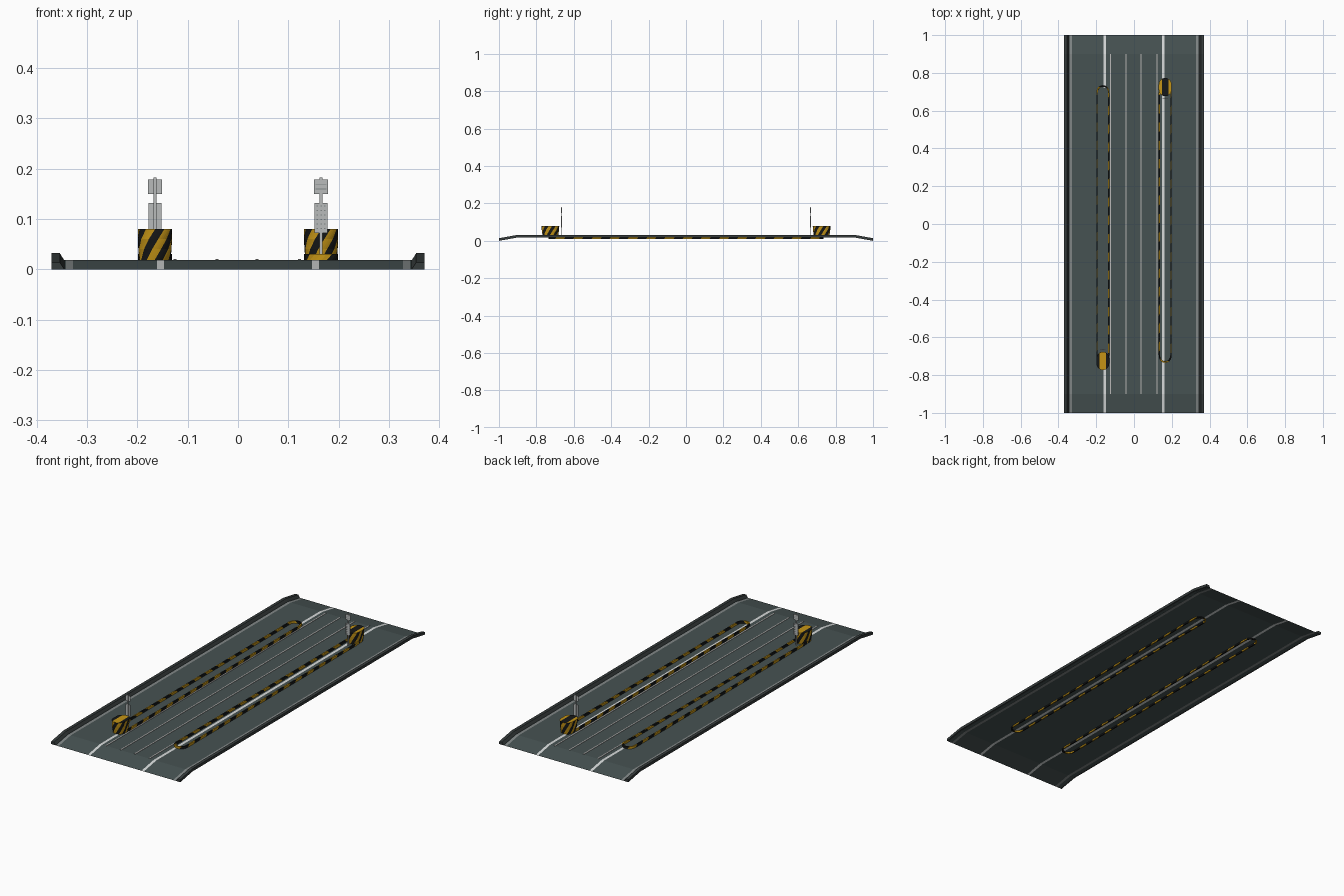
import bpy, math
from mathutils import Vector

if "Cube" in bpy.data.objects:
    bpy.data.objects.remove(bpy.data.objects["Cube"])


def mat(name, r, g, b):
    m = bpy.data.materials.new(name)
    m.diffuse_color = (r, g, b, 1)
    m.use_nodes = True
    m.node_tree.nodes["Principled BSDF"].inputs["Base Color"].default_value = m.diffuse_color
    return m


ASPHALT = mat("asphalt", 0.062, 0.085, 0.085)
WHITE = mat("line_white", 0.68, 0.70, 0.70)
GREY = mat("edge_grey", 0.22, 0.24, 0.24)
KERB = mat("kerb_dark", 0.035, 0.043, 0.043)
YELLOW = mat("hazard_yellow", 0.56, 0.30, 0.008)
BLACK = mat("hazard_black", 0.008, 0.009, 0.009)
PALE = mat("lane_pale", 0.50, 0.49, 0.48)
SIGN = mat("sign_grey", 0.48, 0.50, 0.50)


def add(name, verts, faces, mats, idx=None):
    me = bpy.data.meshes.new(name)
    me.from_pydata(verts, [], faces)
    for m in mats:
        me.materials.append(m)
    if idx:
        for p, i in zip(me.polygons, idx):
            p.material_index = i
    me.update()
    ob = bpy.data.objects.new(name, me)
    bpy.context.collection.objects.link(ob)
    return ob


def box(name, x0, x1, y0, y1, z0, z1, m):
    x0, x1 = sorted((x0, x1))
    y0, y1 = sorted((y0, y1))
    v = [(x, y, z) for z in (z0, z1) for y in (y0, y1) for x in (x0, x1)]
    f = [(0, 2, 3, 1), (4, 5, 7, 6), (0, 1, 5, 4), (2, 6, 7, 3), (0, 4, 6, 2), (1, 3, 7, 5)]
    return add(name, v, f, [m])


TOP = 0.018
PATH = [(-1, 0.0), (-0.9, TOP), (0.9, TOP), (1, 0.0)]

# road deck: thin sheet in lengthwise strips, painted lines are strips of it
xs = [-0.36, -0.342, -0.328, -0.161, -0.147, 0.147, 0.161, 0.328, 0.342, 0.36]
cols = [0, 2, 0, 1, 0, 1, 0, 2, 0]
n = len(xs)
verts = [(x, y, z) for y, z in PATH for x in xs]
faces, idx = [], []
for j in range(3):
    for i in range(n - 1):
        a = j * n + i
        faces.append((a, a + 1, a + n + 1, a + n))
        idx.append(cols[i])
add("road_deck", verts, faces, [ASPHALT, WHITE, GREY], idx)

# kerbs swept along the deck edge
for s, side in ((-1, "left"), (1, "right")):
    prof = [(0.345, 0.0), (0.354, 0.014), (0.37, 0.014), (0.37, 0.0)]
    verts = [(s * x, y, z + h) for y, z in PATH for x, h in prof]
    faces = [(0, 1, 2, 3), (15, 14, 13, 12)]
    for j in range(3):
        for k in range(4):
            a, b = j * 4 + k, j * 4 + (k + 1) % 4
            faces.append((a, a + 4, b + 4, b))
    if s < 0:
        faces = [f[::-1] for f in faces]
    add(side + "_kerb", verts, faces, [KERB])

# thin lane lines and the covered left median
for i, x in enumerate((-0.125, -0.042, 0.038, 0.122)):
    box(f"lane_line_{i + 1}", x - 0.003, x + 0.003, -0.9, 0.9, TOP + 0.0003, TOP + 0.002, PALE)
box("left_median_panel", -0.19, -0.135, -0.72, 0.72, TOP + 0.0003, TOP + 0.001, ASPHALT)


def capsule(u, hw, hl):
    """Point at fraction u around a rounded slot of half width hw and half length hl."""
    st, arc = 2 * (hl - hw), math.pi * hw
    d = (u % 1) * 2 * (st + arc)
    flip = 1
    if d >= st + arc:
        d -= st + arc
        flip = -1
    if d < st:
        x, y = hw, d - st / 2
    else:
        a = (d - st) / hw
        x, y = hw * math.cos(a), st / 2 + hw * math.sin(a)
    return flip * x, flip * y


def striped(name, cx, cy, rings, count, k, shear, closed):
    """Slot-shaped wall with slanted yellow and black stripes."""
    z0, m, R = rings[0][2], count * k, len(rings)
    verts = []
    for hw, hl, z in rings:
        for i in range(m):
            x, y = capsule(i / m + shear * (z - z0), hw, hl)
            verts.append((cx + x, cy + y, z))
    faces, idx = [], []
    for r in range(R if closed else R - 1):
        q = (r + 1) % R
        for i in range(m):
            j = (i + 1) % m
            faces.append((r * m + i, r * m + j, q * m + j, q * m + i))
            idx.append((i // k) % 2)
    return add(name, verts, faces, [YELLOW, BLACK], idx)


def cap(name, cx, cy, hw, hl, z, cols):
    """Slot-shaped lid cut into lengthwise colour bands."""
    bands = len(cols) * 4
    verts, faces, idx = [], [], []
    for i in range(bands + 1):
        x = -hw * math.cos(math.pi * i / bands)
        y = hl - hw + math.sqrt(max(hw * hw - x * x, 0))
        verts += [(cx + x, cy - y, z), (cx + x, cy + y, z)]
    for i in range(bands):
        a = 2 * i
        faces.append((a, a + 2, a + 3, a + 1))
        idx.append(cols[i // 4])
    add(name, verts, faces, [YELLOW, BLACK], idx)


for s, side in ((-1, "left"), (1, "right")):
    cx, cy = s * 0.165, s * 0.725
    # long striped kerb loop around the median
    o, i_ = (0.034, 0.735), (0.027, 0.728)
    striped(side + "_island_kerb", cx, 0,
            [(*o, 0.011), (*o, 0.030), (*i_, 0.030), (*i_, 0.011)], 62, 4, 0.33, True)
    # striped crash cushion, a little wider at the top
    striped(side + "_crash_cushion", cx, cy,
            [(0.031, 0.040, TOP), (0.033, 0.044, 0.04), (0.034, 0.047, 0.06), (0.034, 0.048, 0.08)],
            14, 4, 2.6, False)
    cap(side + "_cushion_lid", cx, cy, 0.034, 0.048, 0.08,
        (1, 0, 1) if s < 0 else (0, 1, 0))
    # sign post with two panels facing the middle of the road
    y = s * 0.665
    f = y - s * 0.002
    box(side + "_sign_post", cx - 0.003, cx + 0.003, y, y + s * 0.003, TOP, 0.182, SIGN)
    box(side + "_lower_sign", cx - 0.013, cx + 0.013, f, y, 0.072, 0.132, SIGN)
    box(side + "_upper_sign", cx - 0.014, cx + 0.014, f, y, 0.150, 0.178, SIGN)
    # dark marks on the panel faces
    for r in range(6):
        for c in (-1, 0, 1):
            z, x = 0.08 + r * 0.009, cx + c * 0.0075
            box(side + "_sign_dot", x - 0.0015, x + 0.0015, f - s * 0.0005, f, z, z + 0.002, GREY)
    for z in (0.159, 0.168):
        box(side + "_sign_bar", cx - 0.011, cx + 0.011, f - s * 0.0005, f, z, z + 0.0015, GREY)
